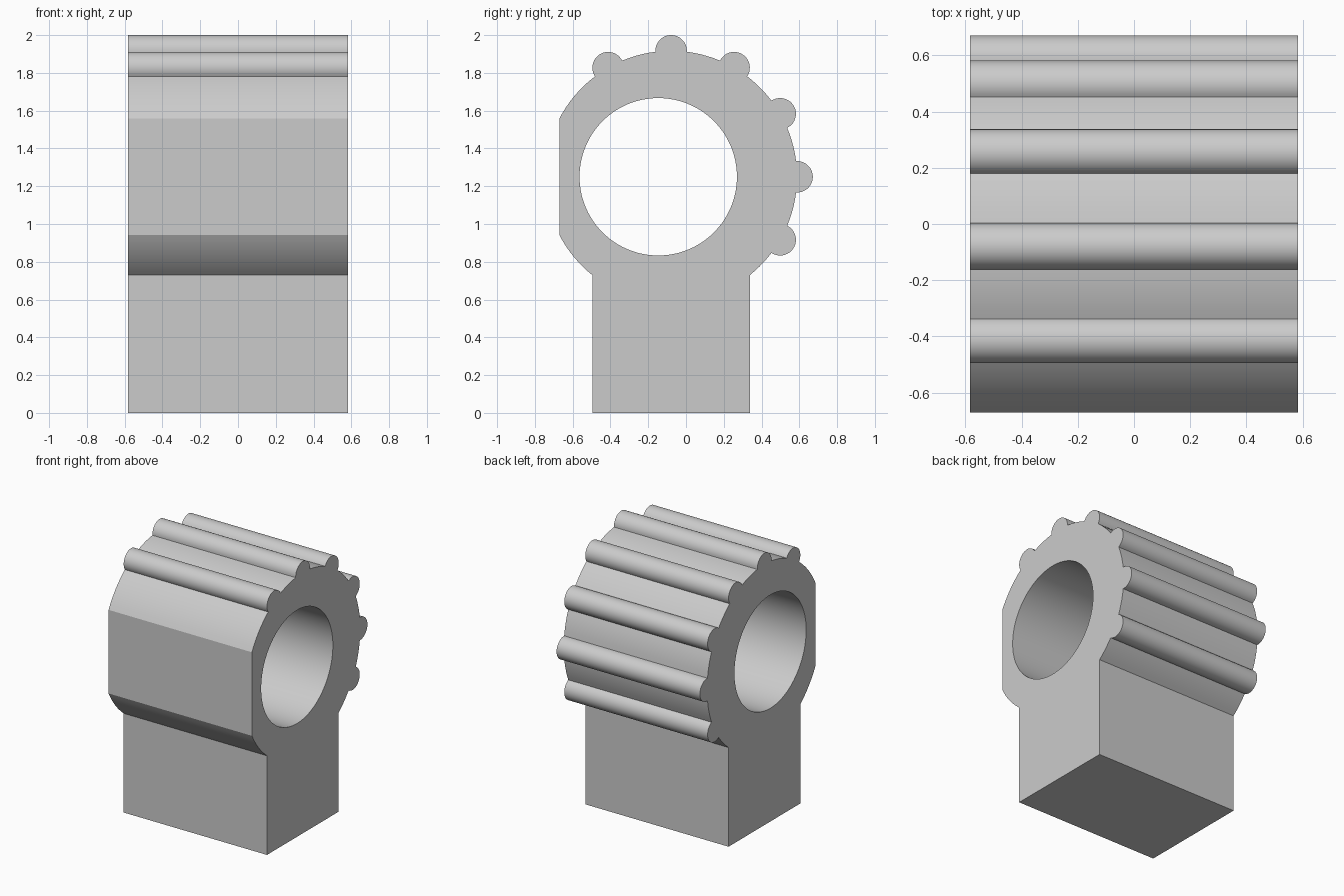
import bpy, bmesh
from math import sin, cos, asin, acos, sqrt, pi, radians

default = bpy.data.objects.get("Cube")
if default:
    bpy.data.objects.remove(default)

# Main dimensions
HALF_LENGTH = 0.583
CENTRE_Y, CENTRE_Z = -0.079, 1.25
RING_R, RIB_R, BORE_R = 0.667, 0.0833, 0.4167
BORE_Y = -0.147
FRONT_Y = -0.671
HALF_STEM = 0.4167


def arc(cy, cz, r, start, end, step=radians(3)):
    """Points along an arc in the side plane, both ends included."""
    n = max(1, round((end - start) / step))
    return [(cy + r * cos(start + (end - start) * i / n),
             cz + r * sin(start + (end - start) * i / n)) for i in range(n + 1)]


def ring_arc(start, end):
    return arc(CENTRE_Y, CENTRE_Z, RING_R, start, end)


# Stem, then the ring with a round rib every 30 degrees, then the flat front
stem_angle = acos(HALF_STEM / RING_R)
flat_half = acos((CENTRE_Y - FRONT_Y) / RING_R)
rib_half = 2 * asin(RIB_R / (2 * RING_R))

outline = [(CENTRE_Y - HALF_STEM, 0), (CENTRE_Y + HALF_STEM, 0)]
angle = -stem_angle
for degrees in range(-30, 121, 30):
    a = radians(degrees)
    outline += ring_arc(angle, a - rib_half)
    sweep = pi / 2 + rib_half / 2
    rib = arc(CENTRE_Y + RING_R * cos(a), CENTRE_Z + RING_R * sin(a),
              RIB_R, a - sweep, a + sweep, radians(9))
    outline += rib[1:-1]
    angle = a + rib_half
outline += ring_arc(angle, pi - flat_half)
outline += ring_arc(pi + flat_half, pi + stem_angle)

# Round bore
bore = arc(BORE_Y, CENTRE_Z, BORE_R, 0, 2 * pi)[:-1]

# Fill the side profile and extrude it along x
bm = bmesh.new()
edges = []
for loop in (outline, bore):
    verts = [bm.verts.new((-HALF_LENGTH, y, z)) for y, z in loop]
    edges += [bm.edges.new((verts[i - 1], verts[i])) for i in range(len(verts))]
bmesh.ops.triangle_fill(bm, use_beauty=True, edges=edges, normal=(1, 0, 0))
result = bmesh.ops.extrude_face_region(bm, geom=bm.faces[:])
moved = [v for v in result["geom"] if isinstance(v, bmesh.types.BMVert)]
bmesh.ops.translate(bm, verts=moved, vec=(2 * HALF_LENGTH, 0, 0))
bmesh.ops.recalc_face_normals(bm, faces=bm.faces[:])

mesh = bpy.data.meshes.new("ribbed_ring_on_stem")
bm.to_mesh(mesh)
bm.free()
body = bpy.data.objects.new("ribbed_ring_on_stem", mesh)
bpy.context.collection.objects.link(body)

# Plain grey material
grey = bpy.data.materials.new("light_grey")
grey.use_nodes = True
colour = (0.6, 0.6, 0.6, 1)
grey.diffuse_color = colour
grey.node_tree.nodes["Principled BSDF"].inputs["Base Color"].default_value = colour
mesh.materials.append(grey)

# Smooth round surfaces, sharp corners
bpy.ops.object.select_all(action="DESELECT")
body.select_set(True)
bpy.context.view_layer.objects.active = body
bpy.ops.object.shade_smooth_by_angle(angle=radians(20))
